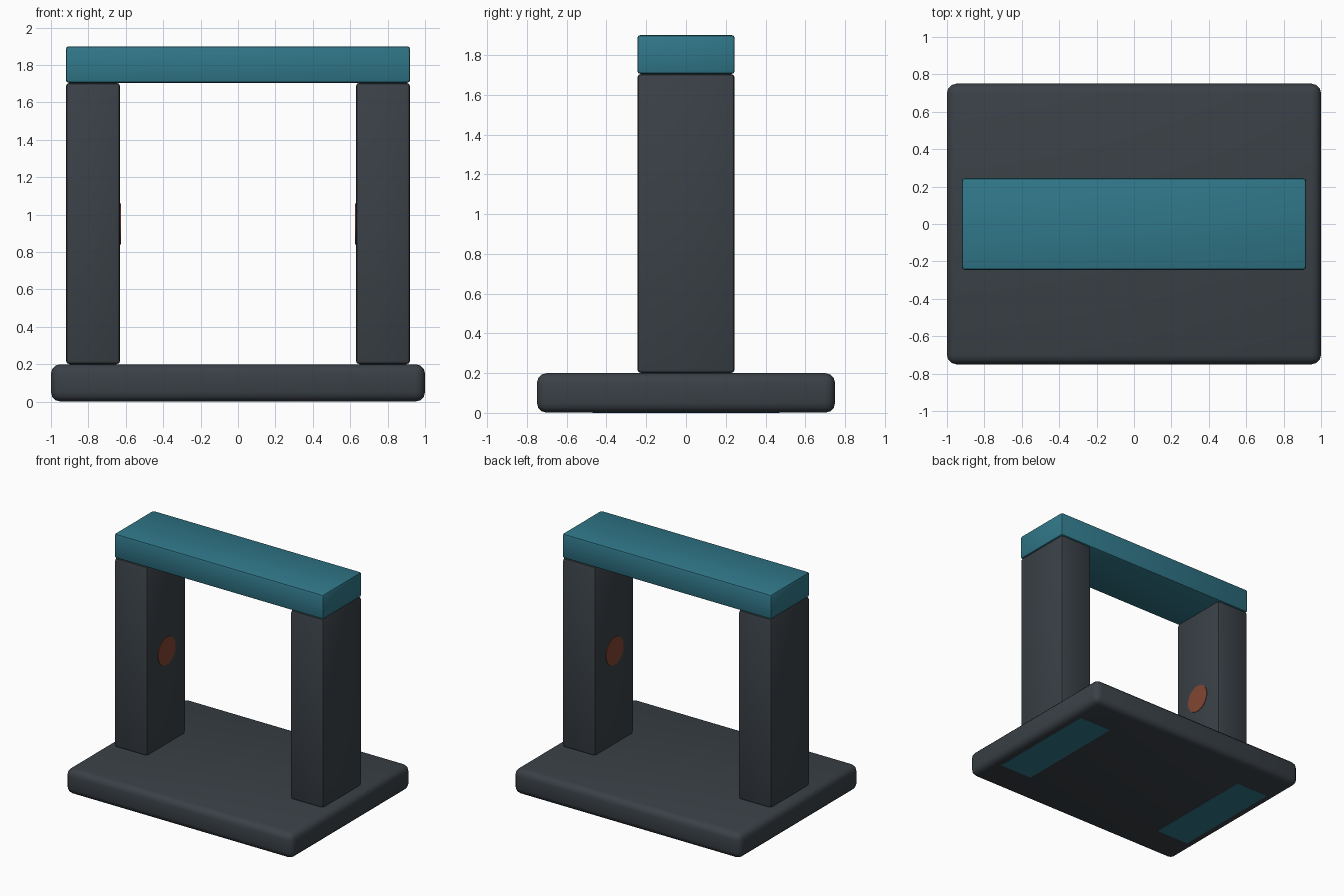
import bpy
from math import radians

if "Cube" in bpy.data.objects:
    bpy.data.objects.remove(bpy.data.objects["Cube"])


def material(name, rgb):
    m = bpy.data.materials.new(name)
    m.diffuse_color = (*rgb, 1)
    m.use_nodes = True
    m.node_tree.nodes["Principled BSDF"].inputs["Base Color"].default_value = m.diffuse_color
    return m


DARK = material("dark_grey", (0.042, 0.052, 0.062))
TEAL = material("teal", (0.03, 0.185, 0.25))
ORANGE = material("orange", (0.22, 0.06, 0.032))


def finish(obj, name, mat, bevel=0, segments=3):
    obj.name = name
    obj.data.materials.append(mat)
    if bevel:
        mod = obj.modifiers.new("bevel", 'BEVEL')
        mod.width = bevel
        mod.segments = segments
        bpy.ops.object.modifier_apply(modifier=mod.name)
    bpy.ops.object.shade_smooth_by_angle(angle=radians(35))
    return obj


def box(name, low, high, mat, bevel=0, segments=3):
    center = [(a + b) / 2 for a, b in zip(low, high)]
    bpy.ops.mesh.primitive_cube_add(size=1, location=center)
    obj = bpy.context.object
    obj.scale = [b - a for a, b in zip(low, high)]
    bpy.ops.object.transform_apply(location=False, rotation=False, scale=True)
    return finish(obj, name, mat, bevel, segments)


# Rounded base plate
box("base_plate", (-1, -0.75, 0.001), (1, 0.75, 0.2), DARK, 0.05)

# Top beam
box("top_beam", (-0.92, -0.245, 1.705), (0.92, 0.245, 1.9), TEAL, 0.015, 2)

for side, label in ((-1, "left"), (1, "right")):
    # Upright column
    x0, x1 = sorted((side * 0.63, side * 0.92))
    box(label + "_column", (x0, -0.245, 0.2), (x1, 0.245, 1.705), DARK, 0.02, 2)

    # Round sensor set in the inner face of the column
    bpy.ops.mesh.primitive_cylinder_add(
        vertices=32, radius=0.11, depth=0.03,
        location=(side * 0.641, 0, 0.95), rotation=(0, radians(90), 0))
    finish(bpy.context.object, label + "_sensor", ORANGE)

    # Foot pad flush with the underside of the base
    box(label + "_foot_pad", (x0, -0.47, 0), (x1, 0.47, 0.03), TEAL)
